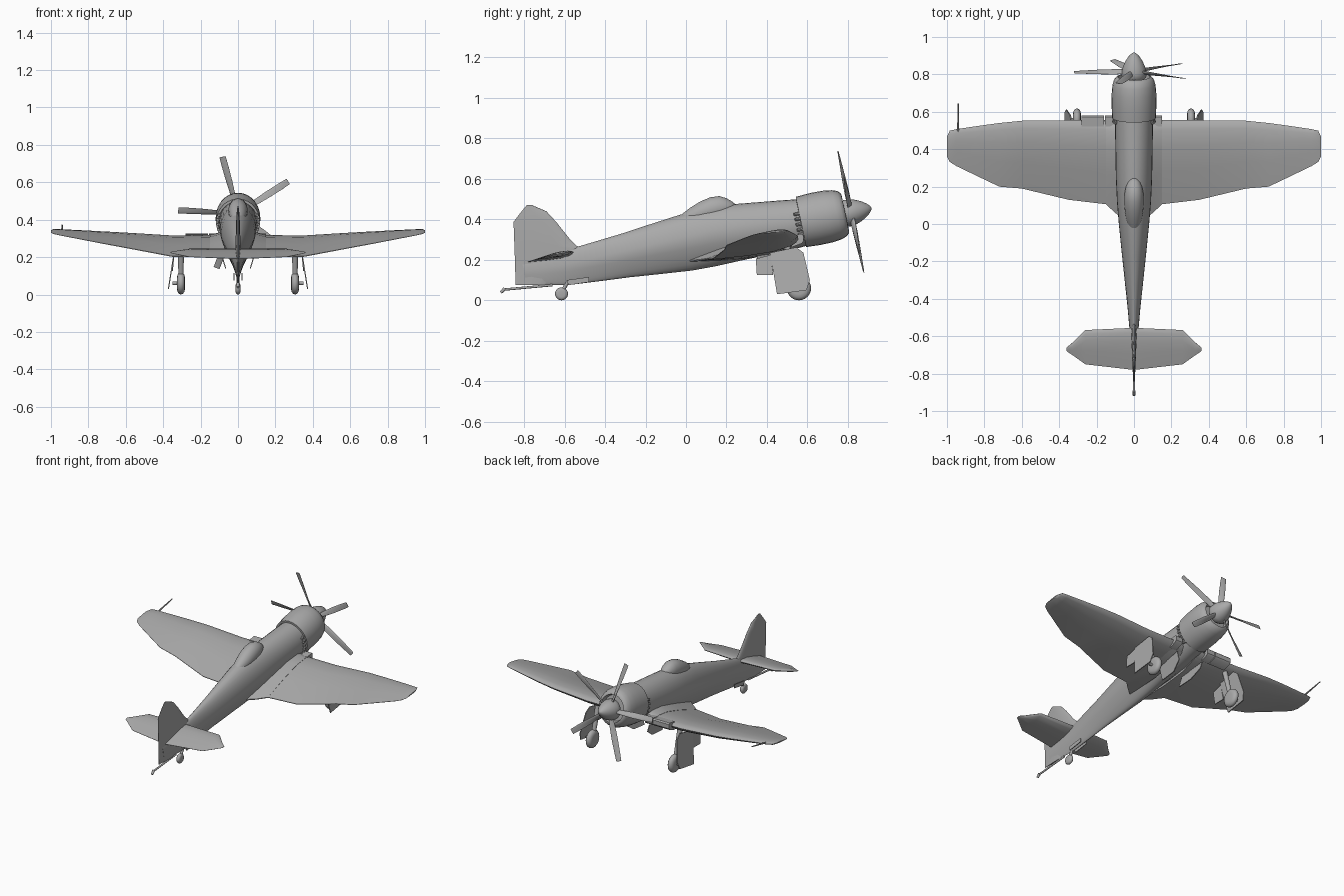
import bpy, bmesh, math
from mathutils import Vector as V

grey = bpy.data.materials.new("plain_grey")
grey.diffuse_color = (0.4, 0.4, 0.4, 1)
TILT = math.radians(12)
AXIS = V((0, math.cos(TILT), math.sin(TILT)))     # thrust line
UP = V((0, -math.sin(TILT), math.cos(TILT)))
SIDE = V((1, 0, 0))


def finish(name, bm, angle=35):
    bmesh.ops.remove_doubles(bm, verts=bm.verts, dist=1e-5)
    bmesh.ops.recalc_face_normals(bm, faces=bm.faces)
    me = bpy.data.meshes.new(name)
    bm.to_mesh(me)
    bm.free()
    me.materials.append(grey)
    me.shade_smooth()
    me.set_sharp_from_angle(angle=math.radians(angle))
    ob = bpy.data.objects.new(name, me)
    bpy.context.collection.objects.link(ob)
    return ob


def loft(name, rings, angle=35):
    bm = bmesh.new()
    rows = [[bm.verts.new(p) for p in r] for r in rings]
    n = len(rows[0])
    for a, b in zip(rows, rows[1:]):
        for i in range(n):
            j = (i + 1) % n
            bm.faces.new((a[i], a[j], b[j], b[i]))
    bm.faces.new(rows[0])
    bm.faces.new(rows[-1])
    return finish(name, bm, angle)


def body_ring(y, z, rz, w, shear=0.21, pear=0.0, n=28):
    out = []
    for i in range(n):
        t = 2 * math.pi * i / n
        s = math.sin(t)
        x = w * math.cos(t) * (1 + pear * min(s, 0))
        out.append(V((x, y - shear * rz * s, z + rz * s)))
    return out


# airfoil outline: (chord fraction, half thickness fraction)
FOIL = [(0, 0), (.03, .4), (.1, .75), (.3, 1), (.6, .72), (1, .06)]
OUTLINE = FOIL + [(c, -h) for c, h in FOIL[:0:-1]]


def foil(le, te, thick, normal):
    le, te = V(le), V(te)
    return [le.lerp(te, c) + normal * (h * thick / 2) for c, h in OUTLINE]


def tube(name, a, b, r1, r2=None, n=12):
    a, b = V(a), V(b)
    q = (b - a).to_track_quat('Z', 'Y')
    r2 = r1 if r2 is None else r2
    circ = [V((math.cos(2 * math.pi * i / n), math.sin(2 * math.pi * i / n), 0)) for i in range(n)]
    return loft(name, [[p + q @ (c * r) for c in circ] for p, r in ((a, r1), (b, r2))])


def wheel(name, c, r, w, n=24):
    rings = []
    for fx, fr in ((-1, .5), (-.9, .75), (-.5, .94), (0, 1), (.5, .94), (.9, .75), (1, .5)):
        rings.append([V(c) + V((fx * w, fr * r * math.cos(2 * math.pi * i / n),
                                fr * r * math.sin(2 * math.pi * i / n))) for i in range(n)])
    return loft(name, rings, 60)


def plate(name, pts, thick=0.006):
    return loft(name, [[V(p) + SIDE * d for p in pts] for d in (-thick / 2, thick / 2)])


# fuselage
loft("fuselage", [body_ring(*s, pear=p) for *s, p in (
    (.60, .389, .112, .100, 0), (.50, .372, .122, .101, .02), (.25, .336, .138, .097, .15),
    (.12, .311, .142, .091, .25), (0, .285, .138, .081, .32), (-.15, .253, .123, .066, .38),
    (-.3, .221, .107, .050, .42), (-.45, .189, .095, .034, .45), (-.6, .158, .083, .021, .45),
    (-.72, .143, .066, .012, .4), (-.80, .140, .045, .006, .3))], 60)

# engine cowling with recessed front opening
loft("engine_cowling", [body_ring(*s) for s in (
    (.60, .393, .095, .095), (.567, .387, .110, .106), (.568, .387, .124, .117),
    (.64, .402, .128, .120), (.70, .414, .127, .119), (.745, .423, .121, .115),
    (.77, .428, .112, .107), (.785, .431, .098, .095), (.787, .431, .088, .086),
    (.755, .425, .080, .080))], 50)

# exhaust stubs in the gap behind the cowling
for s in (-1, 1):
    for k in range(6):
        a = math.radians(-42 + k * 13)
        c = V((s * .098 * math.cos(a), .565 - .21 * .115 * math.sin(a), .383 + .115 * math.sin(a)))
        tube("exhaust_stub", c + AXIS * .01, c - AXIS * .022 + SIDE * s * .012, .009, .008, 8)

# spinner
hub = V((0, .815, .434))
loft("spinner", [[hub + AXIS * d + (SIDE * math.cos(i * math.pi / 14) + UP * math.sin(i * math.pi / 14)) * r
                  for i in range(28)] for d, r in (
    (-.04, .055), (-.025, .067), (0, .066), (.03, .058), (.06, .044), (.085, .027), (.099, .012), (.104, .002))], 50)

# five propeller blades, twisted from root to tip
for k in range(5):
    t = math.radians(33 + 72 * k)
    out = SIDE * math.cos(t) + UP * math.sin(t)
    tan = UP * math.cos(t) - SIDE * math.sin(t)
    rings = []
    for r, chord, twist, th in ((.04, .026, 55, .016), (.10, .034, 42, .010), (.18, .038, 28, .007),
                                (.26, .037, 16, .005), (.32, .034, 8, .003)):
        w = math.radians(twist)
        d = tan * math.cos(w) + AXIS * math.sin(w)
        nrm = AXIS * math.cos(w) - tan * math.sin(w)
        c = hub + out * r
        rings.append(foil(c + d * chord / 2, c - d * chord / 2, th, nrm))
    loft("propeller_blade", rings)

# canopy
loft("canopy", [body_ring(y, z, rz, w, 0) for y, z, rz, w in (
    (.25, .462, .008, .012), (.225, .460, .030, .032), (.20, .457, .047, .043), (.165, .455, .060, .050),
    (.12, .446, .063, .052), (.07, .430, .058, .049), (.02, .412, .045, .040), (-.03, .393, .025, .024),
    (-.06, .382, .010, .008))], 60)

# wings: x, leading y z, trailing y z, thickness
WING = ((0, .555, .302, .10, .205, .070), (.14, .555, .302, .105, .205, .070), (.35, .555, .302, .13, .203, .064),
        (.6, .552, .318, .19, .250, .054), (.72, .540, .326, .20, .272, .046), (.85, .522, .335, .262, .297, .036),
        (.95, .507, .342, .31, .316, .026), (.985, .499, .345, .332, .324, .020), (1.0, .465, .343, .36, .330, .008))
for s in (-1, 1):
    loft("wing", [foil((s * x, ly, lz), (s * x, ty, tz), t, UP) for x, ly, lz, ty, tz, t in WING], 50)
    # wing root fillet
    loft("wing_fillet", [foil((s * x, .55, z), (s * x, ty, tz), t, UP) for x, z, ty, tz, t in (
        (.05, .315, .02, .195, .12), (.10, .308, .06, .198, .095), (.15, .303, .105, .205, .070))], 60)
    # tailplane
    loft("tailplane", [foil((s * x, ly, lz), (s * x, ty, tz), t, UP) for x, ly, lz, ty, tz, t in (
        (0, -.555, .238, -.780, .190, .034), (.26, -.567, .240, -.750, .201, .024),
        (.33, -.635, .229, -.700, .215, .016), (.36, -.66, .226, -.68, .222, .006))], 50)

# air intakes on the leading edge near the root
for x0, x1 in ((-.28, -.16), (-.155, -.10), (.10, .15)):
    loft("root_intake", [[V((x, y, z + .21 * (y - .55))) for y, z in (
        (.52, .268), (.572, .276), (.58, .285), (.58, .313), (.572, .322), (.52, .326))] for x in (x0, x1)])

# fin and rudder: z, leading y, trailing y, thickness
loft("fin_and_rudder", [foil((0, ly, z), (0, ty, z), t, SIDE) for z, ly, ty, t in (
    (.075, -.69, -.842, .012), (.16, -.60, -.844, .022), (.25, -.50, -.847, .026), (.265, -.535, -.847, .026),
    (.30, -.572, -.849, .025), (.387, -.641, -.852, .020), (.44, -.69, -.812, .014), (.472, -.765, -.785, .005))], 50)

# main landing gear
for s in (-1, 1):
    x = s * .305
    wheel("main_wheel", (x, .558, .06), .06, .021)
    tube("main_strut", (x, .555, .06), (x, .495, .28), .013, .017)
    tube("axle", (x, .558, .06), (s * .35, .558, .06), .009)
    plate("outer_gear_door", [(s * (.372 - .16 * (z - .03)), y, z) for y, z in (
        (.415, .235), (.545, .262), (.58, .235), (.612, .10), (.595, .05), (.45, .03))])
    plate("small_gear_door", [(s * (.352 - .1 * (z - .12)), y, z) for y, z in (
        (.345, .205), (.42, .225), (.43, .125), (.35, .125))])
    plate("inner_gear_door", [(s * (.06 + .3 * (z - .12)), y, z) for y, z in (
        (.35, .22), (.53, .25), (.53, .20), (.46, .15), (.35, .14))])

# tail wheel
wheel("tail_wheel", (0, -.615, .032), .032, .013)
tube("tail_wheel_strut", (0, -.615, .035), (0, -.575, .11), .009)
for s in (-1, 1):
    plate("tail_wheel_door", [(s * .022, y, z) for y, z in ((-.59, .10), (-.48, .115), (-.48, .09), (-.58, .075))], .004)

# arrestor hook
tube("hook_arm", (0, -.66, .075), (0, -.90, .053), .006)
tube("hook_tip", (0, -.895, .058), (0, -.915, .038), .009, .007)

# pitot probe on the left wing tip
tube("pitot_probe", (-.94, .49, .342), (-.94, .645, .372), .006, .003, 8)
